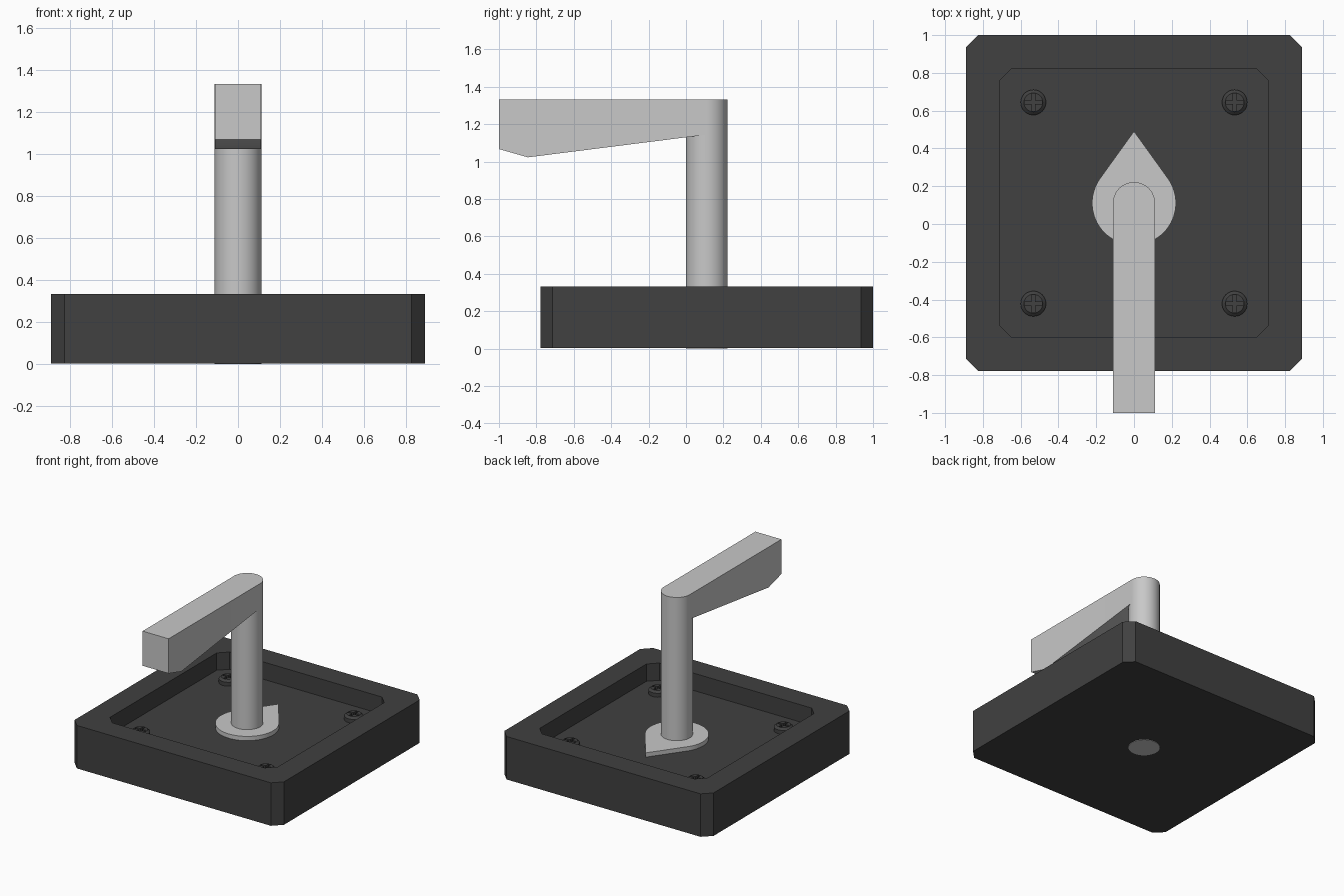
import bpy, bmesh, math

cube = bpy.data.objects.get("Cube")
if cube:
    bpy.data.objects.remove(cube, do_unlink=True)

CY = 0.111          # y of the shaft axis and the base centre
R = 0.111           # shaft radius
TOP = 1.333
RIM, FLOOR = 0.333, 0.2


def material(name, value):
    m = bpy.data.materials.new(name)
    m.use_nodes = True
    col = (value, value, value, 1)
    m.diffuse_color = col
    m.node_tree.nodes["Principled BSDF"].inputs["Base Color"].default_value = col
    return m


DARK = material("dark grey plastic", 0.052)
LIGHT = material("light grey plastic", 0.58)


def finish(name, bm, mat, smooth=False):
    bmesh.ops.recalc_face_normals(bm, faces=bm.faces)
    mesh = bpy.data.meshes.new(name)
    bm.to_mesh(mesh)
    bm.free()
    mesh.materials.append(mat)
    ob = bpy.data.objects.new(name, mesh)
    bpy.context.collection.objects.link(ob)
    if smooth:
        shade(ob)
    return ob


def shade(ob):
    bpy.ops.object.select_all(action='DESELECT')
    ob.select_set(True)
    bpy.context.view_layer.objects.active = ob
    bpy.ops.object.shade_smooth_by_angle(angle=math.radians(30))


def loft(name, rings, mat, smooth=False):
    """Skin a stack of equal-length point rings and cap both ends."""
    bm = bmesh.new()
    loops = [[bm.verts.new(p) for p in ring] for ring in rings]
    n = len(loops[0])
    for a, b in zip(loops, loops[1:]):
        for i in range(n):
            j = (i + 1) % n
            bm.faces.new((a[i], a[j], b[j], b[i]))
    bm.faces.new(loops[0][::-1])
    bm.faces.new(loops[-1])
    return finish(name, bm, mat, smooth)


def octagon(half, cut, z):
    h, k = half, half - cut
    pts = [(h, -k), (h, k), (k, h), (-k, h), (-h, k), (-h, -k), (-k, -h), (k, -h)]
    return [(x, y + CY, z) for x, y in pts]


def circle(x, y, r, z, n):
    return [(x + r * math.cos(2 * math.pi * i / n),
             y + r * math.sin(2 * math.pi * i / n), z) for i in range(n)]


def boolean(ob, other, operation):
    mod = ob.modifiers.new("boolean", 'BOOLEAN')
    mod.operation = operation
    mod.solver = 'EXACT'
    mod.object = other
    bpy.context.view_layer.objects.active = ob
    bpy.ops.object.modifier_apply(modifier=mod.name)
    bpy.data.objects.remove(other, do_unlink=True)


# Base tray: chamfered block with a sunken panel
loft("base", [octagon(0.889, 0.065, 0.003), octagon(0.889, 0.065, RIM),
              octagon(0.712, 0.065, RIM), octagon(0.712, 0.065, FLOOR)], DARK)

# Pointer plate: disc with two tangents running to a tip
r, tip = 0.222, 0.38
a = math.acos(r / tip)
start, sweep, n = math.pi / 2 + a, 2 * math.pi - 2 * a, 48
outline = [(r * math.cos(start + sweep * i / n), CY + r * math.sin(start + sweep * i / n))
           for i in range(n + 1)] + [(0, CY + tip)]
loft("pointer", [[(x, y, z) for x, y in outline] for z in (FLOOR - 0.01, 0.233)],
     LIGHT, True)

# Shaft and lever arm joined into one crank
crank = loft("crank_handle", [circle(0, CY, R, z, 64) for z in (0, TOP)], LIGHT)
side = [(CY, TOP), (-1, TOP), (-1, 1.067), (-0.845, 1.023), (CY, 1.144)]
arm = loft("arm", [[(x, y, z) for y, z in side] for x in (-0.1105, 0.1105)], LIGHT)
boolean(crank, arm, 'UNION')
shade(crank)

# Corner screws with a cross slot
HEAD = FLOOR + 0.045
for sx, across in ((1, "left"), (-1, "right")):
    for sy, along in ((1, "back"), (-1, "front")):
        x, y = 0.533 * sx, CY + 0.533 * sy
        screw = loft(f"screw_{along}_{across}",
                     [circle(x, y, 0.067, FLOOR - 0.01, 32),
                      circle(x, y, 0.067, HEAD - 0.015, 32),
                      circle(x, y, 0.05, HEAD, 32)], DARK)
        for w, d in ((0.046, 0.009), (0.009, 0.046)):
            slot = loft("slot", [[(x - w, y - d, z), (x + w, y - d, z),
                                  (x + w, y + d, z), (x - w, y + d, z)]
                                 for z in (HEAD - 0.025, HEAD + 0.02)], DARK)
            slot.hide_render = True
            boolean(screw, slot, 'DIFFERENCE')
        shade(screw)
